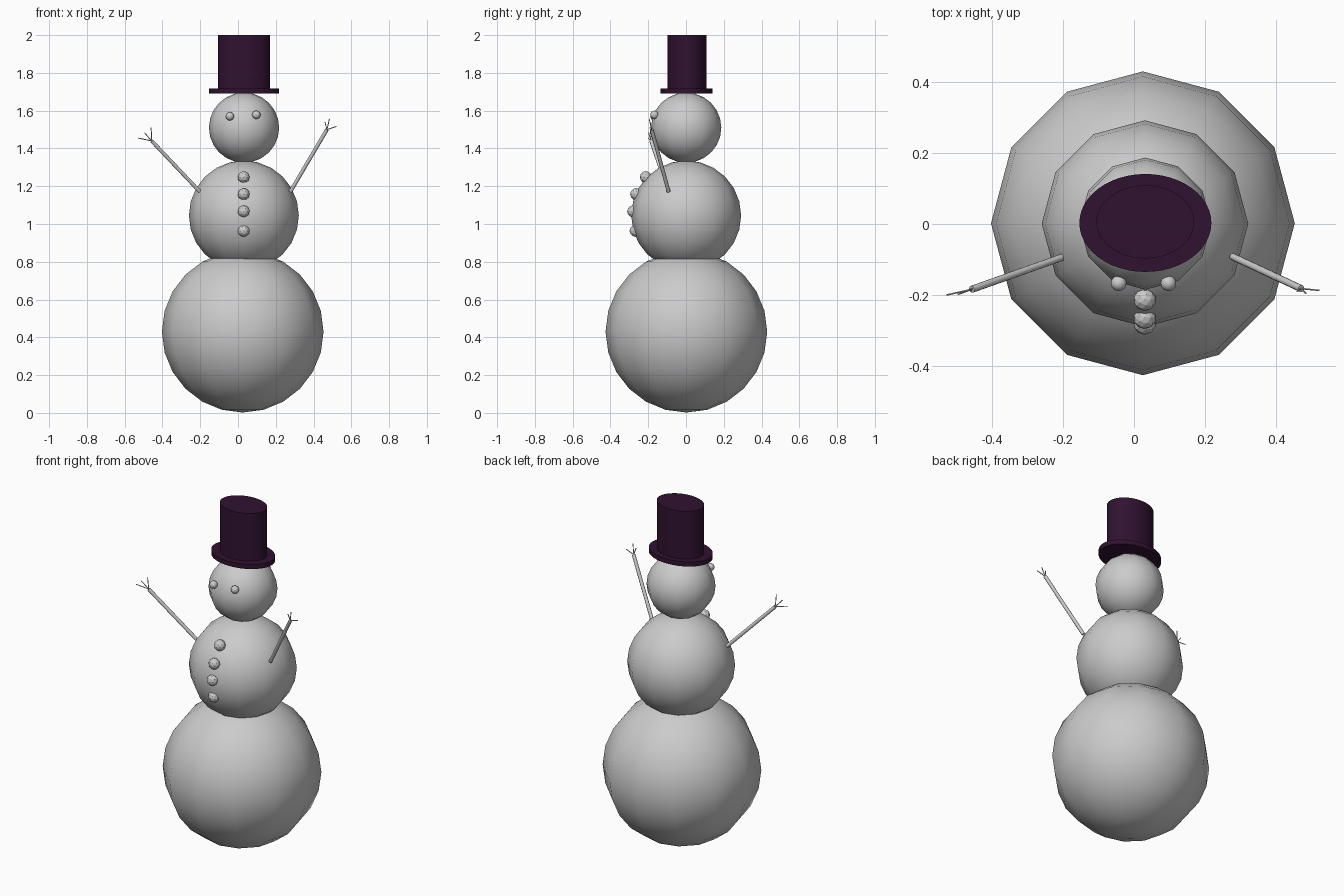
import bpy, math
from mathutils import Vector

if "Cube" in bpy.data.objects:
    bpy.data.objects.remove(bpy.data.objects["Cube"])


def material(name, rgb):
    m = bpy.data.materials.new(name)
    m.diffuse_color = (*rgb, 1)
    m.use_nodes = True
    m.node_tree.nodes["Principled BSDF"].inputs["Base Color"].default_value = m.diffuse_color
    return m


GREY = material("snow_grey", (0.6, 0.6, 0.6))
PURPLE = material("dark_purple", (0.03, 0.006, 0.03))


def finish(name, mat, smooth_angle=None):
    ob = bpy.context.object
    ob.name = name
    ob.data.materials.append(mat)
    if smooth_angle:
        bpy.ops.object.shade_smooth_by_angle(angle=math.radians(smooth_angle))
    return ob


def ball(name, loc, r, segments=12, rings=12):
    bpy.ops.mesh.primitive_uv_sphere_add(segments=segments, ring_count=rings, radius=r, location=loc)
    return finish(name, GREY, 40)


def stick(name, a, b, r, sides):
    a, b = Vector(a), Vector(b)
    d = b - a
    bpy.ops.mesh.primitive_cylinder_add(vertices=sides, radius=r, depth=d.length, location=(a + b) / 2,
                                        rotation=d.to_track_quat('Z', 'Y').to_euler())
    return finish(name, GREY, 50)


def oval_disc(name, cx, cy, rx, ry, z0, z1):
    bpy.ops.mesh.primitive_cylinder_add(vertices=48, radius=1, depth=1, location=(cx, cy, (z0 + z1) / 2))
    bpy.context.object.scale = (rx, ry, z1 - z0)
    bpy.ops.object.transform_apply(location=False, rotation=False, scale=True)
    return finish(name, PURPLE, 30)


# three stacked snow balls
ball("bottom_ball", (0.025, 0.002, 0.43), 0.428)
ball("middle_ball", (0.031, 0.001, 1.045), 0.291)
ball("head_ball", (0.032, 0.001, 1.51), 0.186)

# oval top hat
oval_disc("hat_brim", 0.032, 0.003, 0.186, 0.138, 1.69, 1.717)
oval_disc("hat_crown", 0.032, 0.006, 0.138, 0.103, 1.71, 2.0)

# eyes
ball("eye_left", (-0.043, -0.167, 1.57), 0.022)
ball("eye_right", (0.097, -0.167, 1.578), 0.022)

# faceted buttons down the front
for i, (y, z) in enumerate([(-0.213, 1.248), (-0.264, 1.158), (-0.28, 1.067), (-0.267, 0.964)]):
    bpy.ops.mesh.primitive_ico_sphere_add(subdivisions=2, radius=0.032, location=(0.03, y, z))
    finish(f"button_{i + 1}", GREY)

# stick arms with three thin twigs each
arms = {
    "left": ((-0.203, -0.094, 1.172), (-0.457, -0.184, 1.44),
             [(-0.528, -0.2, 1.455), (-0.495, -0.198, 1.483), (-0.46, -0.19, 1.51)]),
    "right": ((0.278, -0.092, 1.172), (0.471, -0.182, 1.5),
              [(0.46, -0.19, 1.54), (0.484, -0.195, 1.557), (0.522, -0.187, 1.517)]),
}
for side, (base, tip, twigs) in arms.items():
    stick(f"arm_{side}", base, tip, 0.01, 12)
    for i, end in enumerate(twigs):
        stick(f"twig_{side}_{i + 1}", tip, end, 0.0025, 6)
